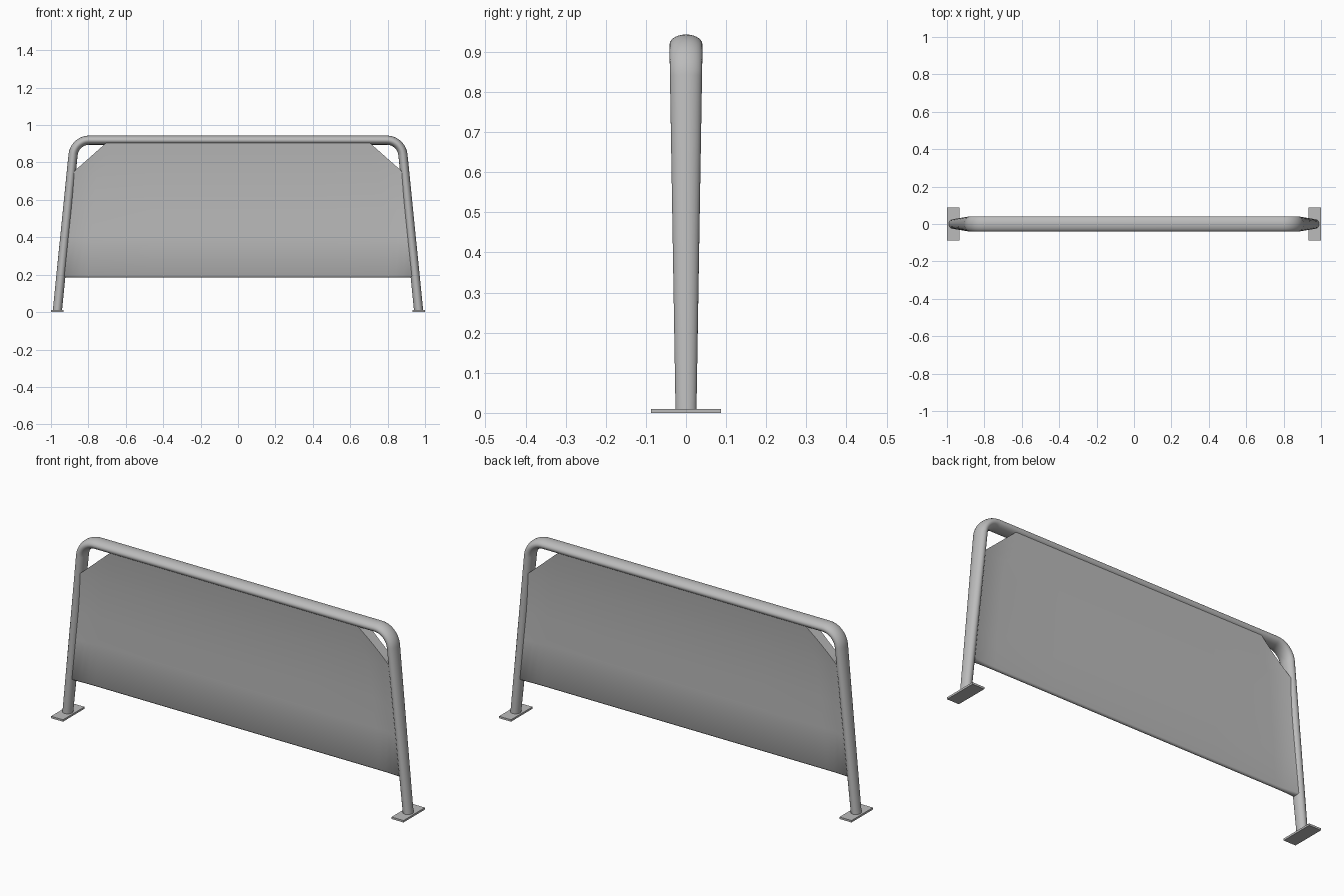
import bpy, bmesh, math
from mathutils import Vector

cube = bpy.data.objects.get("Cube")
if cube:
    bpy.data.objects.remove(cube, do_unlink=True)

steel = bpy.data.materials.new("steel grey")
steel.use_nodes = True
GREY = (0.5, 0.5, 0.5, 1)
steel.diffuse_color = GREY
steel.node_tree.nodes["Principled BSDF"].inputs["Base Color"].default_value = GREY


def finish(name, bm, angle=None):
    bmesh.ops.recalc_face_normals(bm, faces=bm.faces)
    mesh = bpy.data.meshes.new(name)
    bm.to_mesh(mesh)
    bm.free()
    mesh.materials.append(steel)
    obj = bpy.data.objects.new(name, mesh)
    bpy.context.collection.objects.link(obj)
    if angle:
        bpy.ops.object.select_all(action='DESELECT')
        obj.select_set(True)
        bpy.context.view_layer.objects.active = obj
        bpy.ops.object.shade_smooth_by_angle(angle=math.radians(angle))
    return obj


def bridge(bm, rings):
    for a, b in zip(rings, rings[1:]):
        n = len(a)
        for i in range(n):
            bm.faces.new((a[i], a[(i + 1) % n], b[(i + 1) % n], b[i]))
    bm.faces.new(rings[0])
    bm.faces.new(rings[-1])


FOOT_X, SHOULDER_X, SHOULDER_Z, TOP_Z = 0.966, 0.882, 0.84, 0.919


def leg_x(z):
    return FOOT_X + (SHOULDER_X - FOOT_X) * z / SHOULDER_Z


# Bent tube: half path with a rounded shoulder, then mirrored
start = Vector((-SHOULDER_X, 0, SHOULDER_Z))
corner = Vector((-leg_x(TOP_Z), 0, TOP_Z))
end = Vector((-0.797, 0, TOP_Z))
half = [Vector((-FOOT_X, 0, 0.005))]
BEND = 12
for i in range(BEND + 1):
    t = i / BEND
    # weighted curve, close to a circular arc
    w = (1 - t) ** 2, 1.45 * t * (1 - t), t ** 2
    half.append((start * w[0] + corner * w[1] + end * w[2]) / sum(w))
path = half + [Vector((-p.x, 0, p.z)) for p in reversed(half)]

# The tube is round at the feet and widens into an oval at the top
bm = bmesh.new()
rings = []
SIDES = 28
for i, p in enumerate(path):
    before = path[max(i - 1, 0)]
    after = path[min(i + 1, len(path) - 1)]
    into = (p - before).normalized() if i else Vector()
    out = (after - p).normalized() if i < len(path) - 1 else Vector()
    tangent = (into + out).normalized()
    side = Vector((-tangent.z, 0, tangent.x))
    depth = 0.026 + 0.015 * min(p.z / 0.9, 1)
    ring = []
    for k in range(SIDES):
        a = math.tau * k / SIDES
        ring.append(bm.verts.new(p + side * 0.0245 * math.cos(a)
                                 + Vector((0, depth * math.sin(a), 0))))
    rings.append(ring)
bridge(bm, rings)
finish("tube_frame", bm, 40)


# Panel: thin sheet flaring towards the tube, with cut upper corners
def panel_half_width(z):
    return min(leg_x(z), 0.71 + (0.9 - z) * 1.13)


def panel_depth(x, z):
    side = max(0, 1 - (leg_x(z) - abs(x)) / 0.14)
    top = max(0, 1 - (TOP_Z - z) / 0.4)
    depth = 0.009 + 0.004 * z + 0.013 * side ** 2 + 0.022 * top ** 2
    return depth * (0.5 if z < 0.19 else 1)


columns = [1, 0.97, 0.93, 0.89, 0.85, 0.5]
columns = [-c for c in columns] + [0] + columns[::-1]
heights = [0.185, 0.193, 0.4, 0.55, 0.65, 0.746, 0.79, 0.83, 0.87, 0.895, 0.915]
bm = bmesh.new()
rings = []
for z in heights:
    xs = [c * panel_half_width(z) for c in columns]
    front = [bm.verts.new((x, -panel_depth(x, z), z)) for x in xs]
    back = [bm.verts.new((x, panel_depth(x, z), z)) for x in reversed(xs)]
    rings.append(front + back)
bridge(bm, rings)
finish("panel", bm, 60)

# Foot plates
for name, sign in (("left_foot_plate", 1), ("right_foot_plate", -1)):
    bm = bmesh.new()
    bmesh.ops.create_cube(bm, size=1)
    for v in bm.verts:
        v.co = (v.co.x * 0.068 + sign * 0.966, v.co.y * 0.174, (v.co.z + 0.5) * 0.01)
    finish(name, bm)
